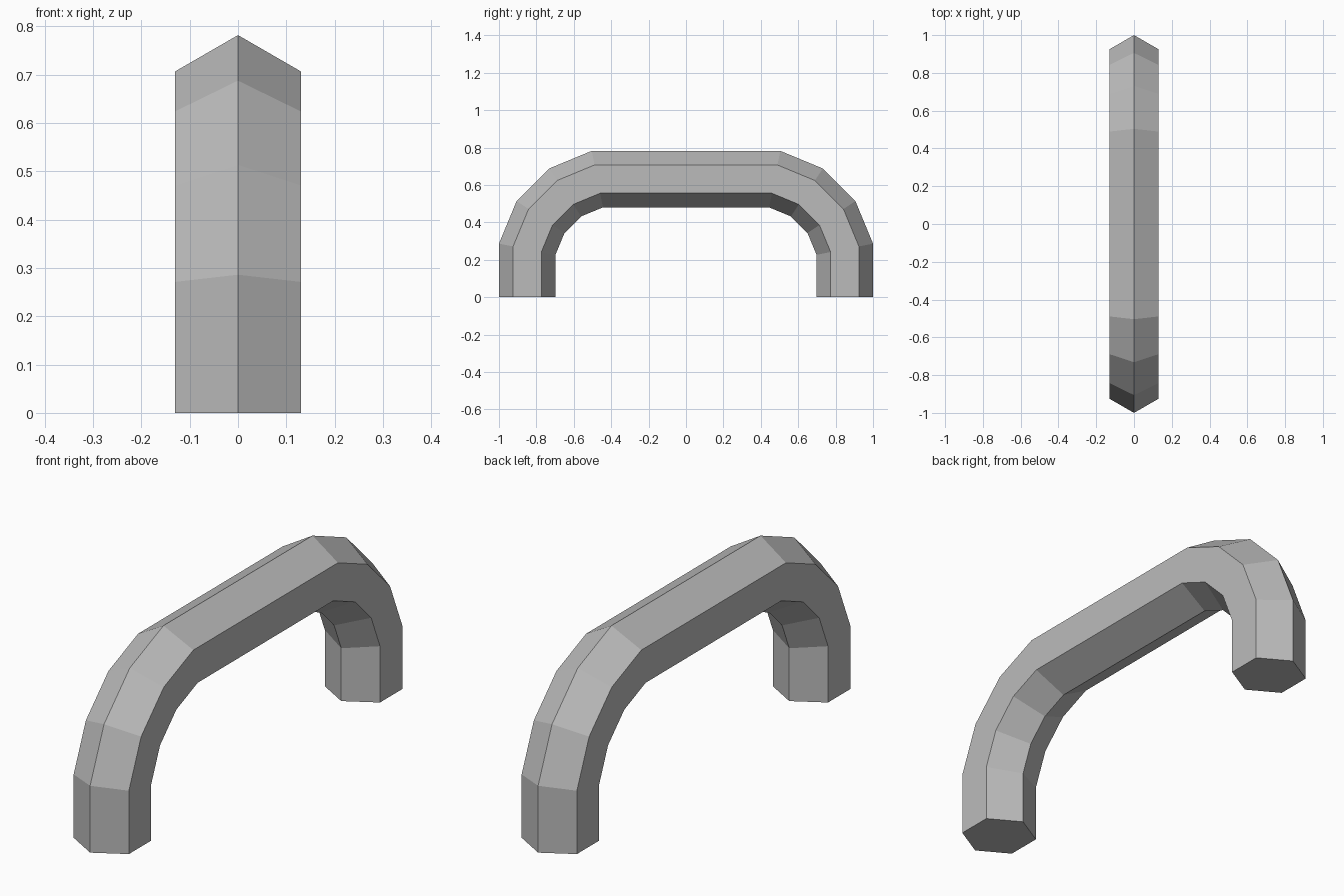
import bpy, bmesh
from math import sin, cos, pi, radians
from mathutils import Vector

cube = bpy.data.objects.get("Cube")
if cube:
    bpy.data.objects.remove(cube, do_unlink=True)

RADIUS = 0.151      # hexagonal bar, corner to centre
LEG_Y = 0.849       # centre line of each leg
TOP_Z = 0.631       # centre line of the grip
BEND = radians(22.5)
STEP = 0.1862       # length of each straight piece in a corner

# Material
grey = bpy.data.materials.new("plain grey")
grey.use_nodes = True
colour = (0.5, 0.5, 0.5, 1)
grey.diffuse_color = colour
grey.node_tree.nodes["Principled BSDF"].inputs["Base Color"].default_value = colour

# Centre line in the (y, z) plane: front leg, faceted corner, then its mirror
corner = [Vector((-STEP * sum(cos(BEND * k) for k in range(1, 4)), 0))]
corner[0] = Vector((-LEG_Y, TOP_Z + corner[0].x))
for k in (3, 2, 1):
    corner.append(corner[-1] + STEP * Vector((cos(BEND * k), sin(BEND * k))))
half = [Vector((-LEG_Y, 0))] + corner
path = half + [Vector((-p.x, p.y)) for p in reversed(half)]

# Sweep a hexagon along the centre line with mitred joints
bm = bmesh.new()
rings = []
for i, p in enumerate(path):
    before = (p - path[i - 1]).normalized() if i else Vector((0, 1))
    after = (path[i + 1] - p).normalized() if i < len(path) - 1 else before
    tangent = (before + after).normalized()
    outward = Vector((-tangent.y, tangent.x)) / tangent.dot(before)
    ring = []
    for k in range(6):
        a = k * pi / 3
        q = p + outward * RADIUS * cos(a)
        ring.append(bm.verts.new((RADIUS * sin(a), q.x, q.y)))
    rings.append(ring)
for r, s in zip(rings, rings[1:]):
    for k in range(6):
        n = (k + 1) % 6
        bm.faces.new((r[k], r[n], s[n], s[k]))

# Flat feet
bm.faces.new(rings[0])
bm.faces.new(rings[-1])
bmesh.ops.recalc_face_normals(bm, faces=bm.faces)

mesh = bpy.data.meshes.new("handle")
bm.to_mesh(mesh)
bm.free()
mesh.materials.append(grey)
handle = bpy.data.objects.new("handle", mesh)
bpy.context.collection.objects.link(handle)
